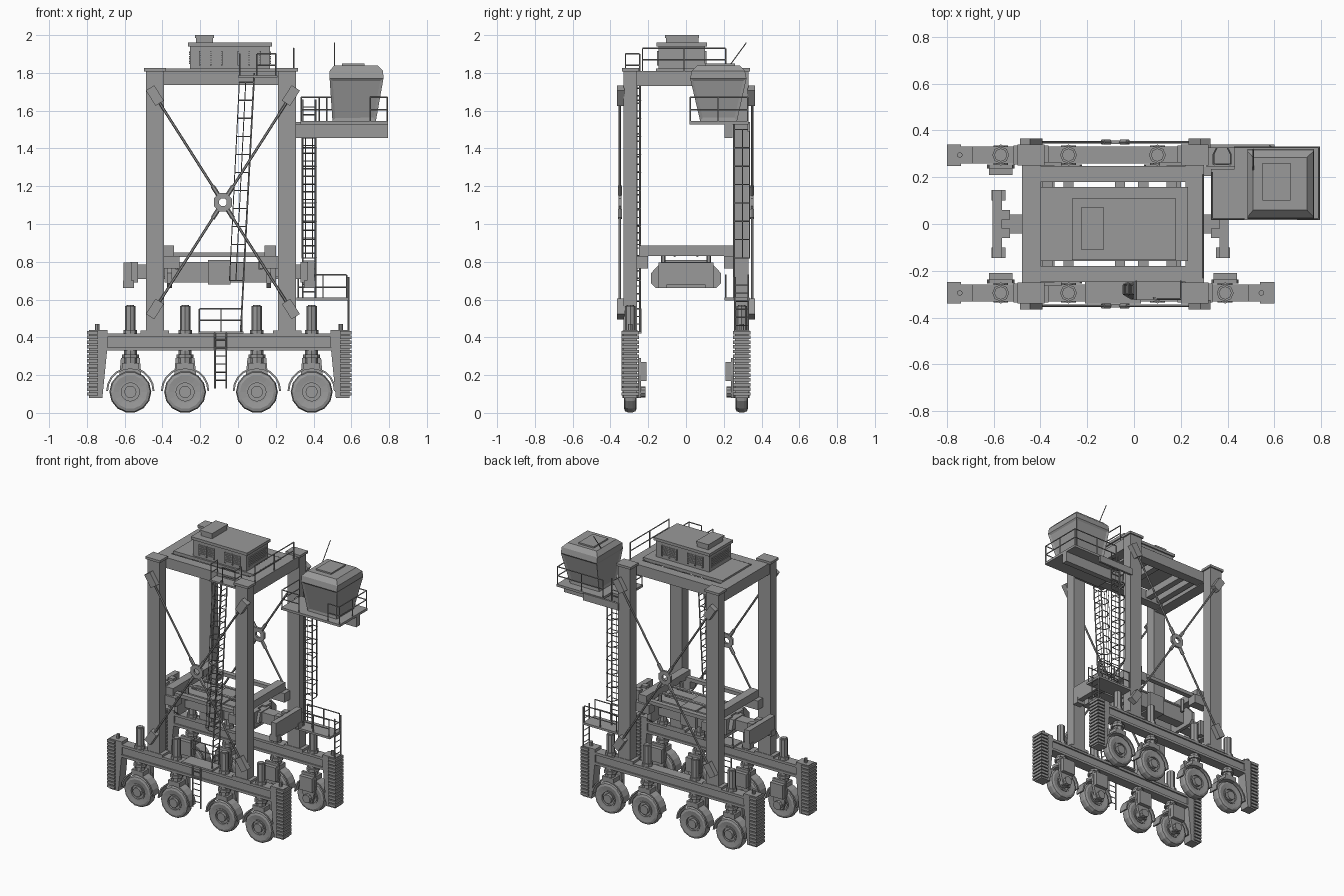
import bpy, bmesh, math
from mathutils import Vector, Matrix

if "Cube" in bpy.data.objects:
    bpy.data.objects.remove(bpy.data.objects["Cube"])

grey = bpy.data.materials.new("steel grey")
grey.use_nodes = True
tone = (0.32, 0.32, 0.32, 1)
grey.diffuse_color = tone
grey.node_tree.nodes["Principled BSDF"].inputs["Base Color"].default_value = tone

WHEELS = (-0.57, -0.28, 0.1, 0.39)
LEGS = (-0.44, 0.26)
MID = -0.1
ROW = 0.295
SIDES = (-1, 1)


def part(name, build):
    """Make one object from a function that fills a bmesh."""
    bm = bmesh.new()
    build(bm)
    bmesh.ops.recalc_face_normals(bm, faces=bm.faces)
    mesh = bpy.data.meshes.new(name)
    bm.to_mesh(mesh)
    bm.free()
    mesh.materials.append(grey)
    ob = bpy.data.objects.new(name, mesh)
    bpy.context.scene.collection.objects.link(ob)
    return ob


def box(bm, x, y, z, turn=0):
    """Box from three (low, high) ranges, turned about y."""
    mid = Vector([sum(r) / 2 for r in (x, y, z)])
    size = [abs(r[1] - r[0]) for r in (x, y, z)]
    m = Matrix.Translation(mid) @ Matrix.Rotation(turn, 4, 'Y') @ Matrix.Diagonal((*size, 1))
    bmesh.ops.create_cube(bm, size=1, matrix=m)


def rod(bm, a, b, r=0.004, n=5, r2=None):
    a, b = Vector(a), Vector(b)
    m = Matrix.Translation((a + b) / 2) @ (b - a).to_track_quat('Z', 'Y').to_matrix().to_4x4()
    bmesh.ops.create_cone(bm, cap_ends=True, segments=n, radius1=r, radius2=r if r2 is None else r2,
                          depth=(b - a).length, matrix=m)


def path(bm, pts, r=0.004):
    for a, b in zip(pts, pts[1:]):
        rod(bm, a, b, r)


def prism(bm, pts, axis, lo, hi):
    """Extrude a 2D outline along x or y."""
    def at(p, d):
        return (d, p[0], p[1]) if axis == 'x' else (p[0], d, p[1])
    rings = [[bm.verts.new(at(p, d)) for p in pts] for d in (lo, hi)]
    bm.faces.new(rings[0])
    bm.faces.new(rings[1])
    for i in range(len(pts)):
        j = (i + 1) % len(pts)
        bm.faces.new((rings[0][i], rings[0][j], rings[1][j], rings[1][i]))


def lathe(bm, profile, x, y, z, n=16, start=0, sweep=math.tau):
    """Spin a closed (radius, offset) outline about an axis along y."""
    full = sweep > 6.28
    rings = []
    for i in range(n if full else n + 1):
        a = start + sweep * i / n
        rings.append([bm.verts.new((x + r * math.cos(a), y + d, z + r * math.sin(a))) for r, d in profile])
    pairs = list(zip(rings, rings[1:])) + ([(rings[-1], rings[0])] if full else [])
    k = len(profile)
    for p, q in pairs:
        for i in range(k):
            bm.faces.new((p[i], p[(i + 1) % k], q[(i + 1) % k], q[i]))
    if not full:
        bm.faces.new(rings[0])
        bm.faces.new(rings[-1])


def ladder(bm, low, high, across, step=0.04, r=0.005):
    low, high, across = Vector(low), Vector(high), Vector(across)
    for s in SIDES:
        rod(bm, low + across * s, high + across * s, r)
    n = int((high - low).length / step)
    for i in range(1, n):
        c = low.lerp(high, i / n)
        rod(bm, c - across, c + across, 0.0035, 4)


def cage(bm, low, high, across, out, count):
    low, high, across, out = (Vector(v) for v in (low, high, across, out))
    shape = [(-1, 0), (-1, 0.55), (-0.5, 1), (0.5, 1), (1, 0.55), (1, 0)]
    for i in range(count):
        c = low.lerp(high, i / (count - 1))
        path(bm, [c + across * u + out * v for u, v in shape], 0.0035)
    for u, v in shape[1:5]:
        rod(bm, low + across * u + out * v, high + across * u + out * v, 0.0025, 4)


def railing(bm, pts, h=0.12, levels=(0.5, 1)):
    pts = [Vector(p) for p in pts]
    for p in pts:
        rod(bm, p, p + Vector((0, 0, h)))
    for f in levels:
        path(bm, [p + Vector((0, 0, h * f)) for p in pts])


# Main frame: legs, caps and feet
def legs(bm):
    for x in LEGS:
        for s in SIDES:
            y = s * ROW
            box(bm, (x - 0.048, x + 0.048), (y - 0.036, y + 0.036), (0.42, 1.81))
            box(bm, (x - 0.058, x + 0.058), (y - 0.045, y + 0.045), (1.808, 1.825))
            box(bm, (x - 0.075, x + 0.075), (y - 0.04, y + 0.04), (0.415, 0.435))
part("legs", legs)

# Top frame with joists and deck
def top_frame(bm):
    for x in LEGS:
        box(bm, (x - 0.04, x + 0.04), (-0.265, 0.265), (1.73, 1.81))
    for s in SIDES:
        box(bm, (-0.41, 0.23), (s * 0.18, s * 0.248), (1.735, 1.81))
    for x in (-0.37, -0.28, -0.06, 0.04, 0.16):
        box(bm, (x - 0.022, x + 0.022), (-0.185, 0.185), (1.75, 1.8))
    box(bm, (-0.4, 0.23), (-0.158, 0.158), (1.8, 1.822))
part("top_frame", top_frame)

# Machine house with louvres
def house(bm):
    box(bm, (-0.255, 0.17), (-0.145, 0.1), (1.82, 1.945))
    box(bm, (-0.265, 0.18), (-0.155, 0.11), (1.94, 1.96))
    box(bm, (-0.222, -0.132), (-0.105, 0.065), (1.955, 1.99))
    box(bm, (-0.227, -0.128), (-0.11, 0.07), (1.985, 2.0))
    for i in range(6):
        z = 1.85 + i * 0.012
        for x in (-0.145, 0.06):
            box(bm, (x - 0.055, x + 0.055), (-0.15, 0.105), (z - 0.004, z + 0.004))
        box(bm, (-0.26, 0.175), (-0.12, 0.075), (z - 0.004, z + 0.004))
    for x in (-0.145, 0.06):
        for dx in (-0.058, 0, 0.058):
            box(bm, (x + dx - 0.004, x + dx + 0.004), (-0.153, 0.108), (1.84, 1.917))
part("machine_house", house)

# Side sill beams, built as an I section
def sills(bm):
    for s in SIDES:
        y = s * ROW
        box(bm, (-0.7, 0.51), (y - 0.026, y + 0.026), (0.335, 0.415))
        for z in (0.335, 0.407):
            box(bm, (-0.7, 0.51), (y - 0.036, y + 0.036), (z - 0.006, z + 0.012))
part("sill_beams", sills)

# End guards with a ribbed outer face
def guards(bm):
    outline = [(0.69, 0.08), (0.69, 0.44), (0.59, 0.44), (0.59, 0.36), (0.618, 0.08)]
    for e in SIDES:
        for s in SIDES:
            y = s * ROW
            prism(bm, [(MID + e * u, z) for u, z in outline], 'y', y - 0.036, y + 0.036)
            for i in range(14):
                z = 0.1 + i * 0.025
                box(bm, (MID + e * 0.64, MID + e * 0.7), (y - 0.046, y + 0.046), (z - 0.009, z + 0.009))
            rod(bm, (MID + e * 0.645, y, 0.43), (MID + e * 0.645, y, 0.47), 0.012, 8)
part("end_guards", guards)

# Wheels
def wheels(bm):
    tyre = [(0.05, -0.028), (0.09, -0.033), (0.105, -0.028), (0.111, -0.012), (0.111, 0.012),
            (0.105, 0.028), (0.09, 0.033), (0.05, 0.028)]
    for x in WHEELS:
        for s in SIDES:
            y = s * ROW
            lathe(bm, tyre, x, y, 0.111, 14)
            lathe(bm, [(0.048, -0.034), (0.058, -0.034), (0.058, 0.034), (0.048, 0.034)], x, y, 0.111)
            rod(bm, (x, y - 0.02, 0.111), (x, y + 0.02, 0.111), 0.05, 16)
            rod(bm, (x, y - 0.04, 0.111), (x, y + 0.04, 0.111), 0.032, 12)
part("wheels", wheels)

# Fenders, forks and suspension columns
def bogies(bm):
    for x in WHEELS:
        for s in SIDES:
            y = s * ROW
            lathe(bm, [(0.118, -0.034), (0.128, -0.034), (0.128, 0.034), (0.118, 0.034)],
                  x, y, 0.115, 10, 0, math.pi)
            box(bm, (x - 0.045, x + 0.045), (y - 0.034, y + 0.034), (0.235, 0.265))
            rod(bm, (x, y, 0.26), (x, y, 0.34), 0.034, 8)
            rod(bm, (x, y, 0.29), (x, y, 0.31), 0.045, 8)
            rod(bm, (x, y, 0.41), (x, y, 0.44), 0.036, 8)
            rod(bm, (x, y, 0.43), (x, y, 0.565), 0.028, 8)
            rod(bm, (x, y, 0.55), (x, y, 0.57), 0.02, 8)
            prism(bm, [(x - 0.03, 0.08), (x + 0.03, 0.08), (x + 0.058, 0.2), (x + 0.05, 0.29),
                       (x - 0.05, 0.29), (x - 0.058, 0.2)], 'y', s * 0.237, s * 0.255)
            rod(bm, (x, s * 0.255, 0.111), (x, s * 0.215, 0.111), 0.03, 10)
            box(bm, (x - 0.05, x + 0.05), (s * 0.21, s * 0.24), (0.17, 0.27))
part("wheel_forks", bogies)

# Diagonal braces with turnbuckles, end brackets and centre ring
def braces(bm):
    cx, cz, dx, dz = -0.08, 1.115, 0.36, 0.565
    turn = math.atan2(dx, dz)
    for s in SIDES:
        y = s * 0.35
        lathe(bm, [(0.022, -0.008), (0.052, -0.008), (0.052, 0.008), (0.022, 0.008)], cx, y, cz, 8, 0.39)
        for e in SIDES:
            for v in SIDES:
                tip = Vector((cx + e * dx, y, cz + v * dz))
                hub = Vector((cx, y, cz))
                rod(bm, hub.lerp(tip, 0.07), tip, 0.007, 6)
                rod(bm, hub.lerp(tip, 0.07), hub.lerp(tip, 0.15), 0.012, 6)
                box(bm, (tip.x - 0.026, tip.x + 0.026), (s * 0.325, s * 0.366),
                    (tip.z - 0.048, tip.z + 0.048), e * v * turn)
part("cross_braces", braces)

# Lifting carriage between the legs
def carriage(bm):
    for e in SIDES:
        x = MID + e * 0.27
        box(bm, (x - 0.03, x + 0.03), (-0.25, 0.25), (0.83, 0.885))
        for s in SIDES:
            box(bm, (x - 0.06, x + 0.06), (s * 0.2, s * 0.265), (0.765, 0.83))
            rod(bm, (x - e * 0.05, s * 0.12, 0.76), (x - e * 0.05, s * 0.12, 0.85), 0.012, 6)
    for s in SIDES:
        box(bm, (-0.37, 0.17), (s * 0.2, s * 0.235), (0.825, 0.85))
        rod(bm, (-0.37, s * 0.06, 0.835), (0.17, s * 0.06, 0.835), 0.01, 6)
part("lifting_carriage", carriage)

# Spreader with head plates and telescopic ends
def spreader(bm):
    head = [(-0.16, 0.66), (0.16, 0.66), (0.185, 0.685), (0.185, 0.74), (0.13, 0.8),
            (-0.13, 0.8), (-0.185, 0.74), (-0.185, 0.685)]
    for s in SIDES:
        box(bm, (-0.39, 0.2), (s * 0.03, s * 0.1), (0.69, 0.8))
    box(bm, (-0.16, -0.04), (-0.12, 0.12), (0.68, 0.81))
    for e in SIDES:
        prism(bm, head, 'x', MID + e * 0.25, MID + e * 0.275)
        prism(bm, [(-0.08, 0.72), (0.08, 0.72), (0.06, 0.79), (-0.06, 0.79)], 'x', MID + e * 0.25, MID + e * 0.32)
        box(bm, (MID + e * 0.27, MID + e * 0.48), (-0.04, 0.04), (0.71, 0.785))
        box(bm, (MID + e * 0.465, MID + e * 0.505), (-0.145, 0.145), (0.68, 0.795))
        for s in SIDES:
            box(bm, (MID + e * 0.45, MID + e * 0.51), (s * 0.1, s * 0.145), (0.66, 0.7))
            box(bm, (MID + e * 0.43, MID + e * 0.47), (s * 0.02, s * 0.06), (0.69, 0.8))
part("spreader", spreader)

# Operator cabin: stacked rings, then inset window panels
def cabin(bm):
    levels = [(1.545, 0.5, 0.73, 0.075, 0.27), (1.77, 0.485, 0.77, 0.022, 0.32),
              (1.81, 0.485, 0.768, 0.03, 0.312), (1.84, 0.51, 0.74, 0.06, 0.285)]
    rings = [[bm.verts.new(p) for p in ((a, c, z), (b, c, z), (b, d, z), (a, d, z))]
             for z, a, b, c, d in levels]
    bm.faces.new(rings[0])
    bm.faces.new(rings[-1])
    panels = []
    for lo, hi in zip(rings, rings[1:]):
        for i in range(4):
            j = (i + 1) % 4
            f = bm.faces.new((lo[i], lo[j], hi[j], hi[i]))
            if lo is rings[0]:
                panels.append(f)
    bmesh.ops.recalc_face_normals(bm, faces=bm.faces)
    bmesh.ops.inset_individual(bm, faces=panels, thickness=0.022, depth=-0.006)
    box(bm, (0.55, 0.67), (0.1, 0.26), (1.835, 1.85))
    rod(bm, (0.51, 0.225, 1.83), (0.51, 0.32, 1.96), 0.003)
part("operator_cabin", cabin)

# Cabin platform with its support beams and railing
def cabin_platform(bm):
    box(bm, (0.33, 0.795), (0.018, 0.235), (1.528, 1.545))
    box(bm, (0.43, 0.795), (0.235, 0.332), (1.528, 1.545))
    box(bm, (0.3, 0.795), (0.205, 0.245), (1.455, 1.53))
    box(bm, (0.3, 0.58), (0.325, 0.34), (1.49, 1.54))
    railing(bm, [(0.47, 0.022, 1.54), (0.335, 0.022, 1.54), (0.335, 0.22, 1.54)], 0.13)
    railing(bm, [(0.7, 0.022, 1.54), (0.79, 0.022, 1.54), (0.79, 0.17, 1.54), (0.79, 0.328, 1.54),
                 (0.6, 0.328, 1.54), (0.43, 0.328, 1.54)], 0.13)
part("cabin_platform", cabin_platform)

# Cabin access: caged ladder, landing and short lower ladder
def cabin_access(bm):
    ladder(bm, (0.377, 0.255, 0.6), (0.377, 0.255, 1.66), (0.034, 0, 0))
    cage(bm, (0.377, 0.255, 0.82), (0.377, 0.255, 1.5), (0.037, 0, 0), (0, 0.08, 0), 8)
    box(bm, (0.31, 0.585), (0.205, 0.335), (0.595, 0.61))
    railing(bm, [(0.32, 0.21, 0.6), (0.45, 0.21, 0.6), (0.575, 0.21, 0.6)], 0.13)
    railing(bm, [(0.32, 0.33, 0.6), (0.45, 0.33, 0.6), (0.575, 0.33, 0.6)], 0.13)
    ladder(bm, (0.585, ROW, 0.42), (0.585, ROW, 0.72), (0, 0.035, 0))
part("cabin_access", cabin_access)

# Leaning caged ladder to the machine house
def mast_ladder(bm):
    ladder(bm, (0.015, -0.28, 0.43), (0.087, -0.28, 1.8), (0, 0.036, 0))
    cage(bm, (0.03, -0.28, 0.7), (0.082, -0.28, 1.75), (0, 0.04, 0), (-0.075, 0, 0), 12)
    box(bm, (0.0, 0.21), (-0.325, -0.245), (1.775, 1.787))
    railing(bm, [(0.01, -0.245, 1.78), (0.01, -0.32, 1.78)])
    railing(bm, [(0.1, -0.32, 1.78), (0.2, -0.32, 1.78), (0.2, -0.245, 1.78)])
    railing(bm, [(0.295, y, 1.81) for y in (-0.23, -0.01, 0.21)])
part("mast_ladder", mast_ladder)

# Boarding step on the front sill
def boarding_step(bm):
    box(bm, (-0.21, 0.03), (-0.34, -0.235), (0.42, 0.432))
    railing(bm, [(x, -0.238, 0.43) for x in (-0.205, -0.09, 0.02)])
    ladder(bm, (-0.092, -0.336, 0.13), (-0.092, -0.336, 0.43), (0.03, 0, 0))
part("boarding_step", boarding_step)
